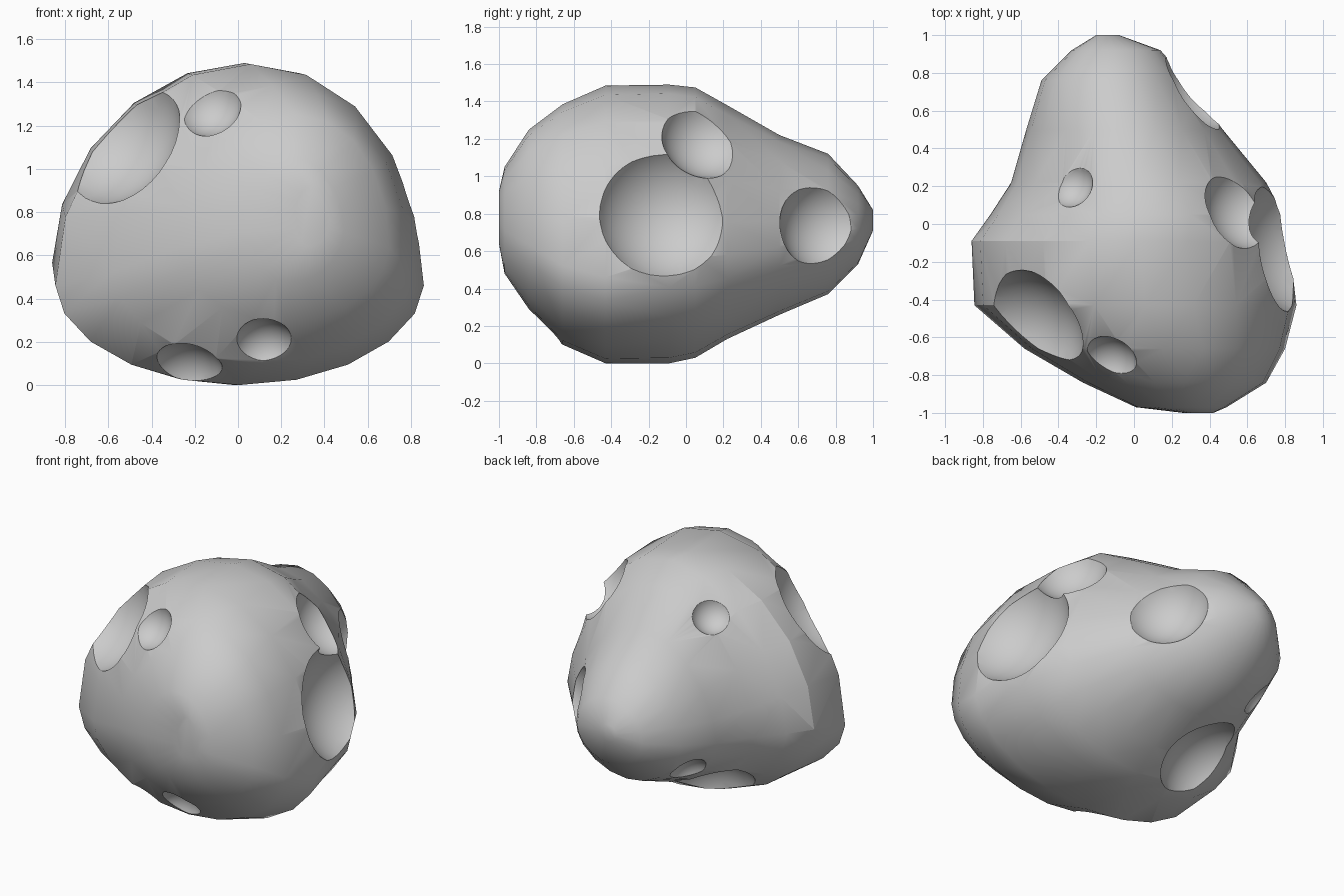
import bpy, bmesh, math
from mathutils import Vector
from mathutils.bvhtree import BVHTree

if "Cube" in bpy.data.objects:
    bpy.data.objects.remove(bpy.data.objects["Cube"])

SIDES = 20
# cross-sections along y: y, left, right, bottom, top, height share of widest point, top sharpness
STATIONS = [
    (-1.00, .26, .42, .64, .92, .42, 1), (-.97, .01, .49, .48, 1.05, .40, 1),
    (-.84, -.27, .70, .29, 1.25, .36, 1), (-.66, -.58, .80, .10, 1.385, .33, 1),
    (-.43, -.845, .86, .00, 1.485, .31, 1), (-.09, -.86, .82, .00, 1.49, .38, 1.05),
    (.05, -.76, .79, .03, 1.475, .37, 1.18), (.22, -.65, .70, .13, 1.38, .36, 1.3),
    (.50, -.57, .47, .26, 1.22, .38, 1.25), (.76, -.49, .28, .37, 1.12, .42, 1.1),
    (.92, -.33, .14, .53, .95, .45, 1), (1.00, -.20, -.08, .71, .82, .5, 1),
]

# lumpy rock body, lofted
bm = bmesh.new()
rings = []
for y, x0, x1, z0, z1, share, sharp in STATIONS:
    cx, w, cz = (x0 + x1) / 2, (x1 - x0) / 2, z0 + share * (z1 - z0)
    skew = .05 if -.9 < y < .1 else 0
    ring = []
    for i in range(SIDES):
        a = 2 * math.pi * i / SIDES
        s = math.sin(a)
        dz = s ** sharp * (z1 - cz) if s > 0 else -abs(s) ** 1.08 * (cz - z0)
        ring.append(bm.verts.new((cx + w * math.cos(a) + skew * max(s, 0) ** 2, y, cz + dz)))
    rings.append(ring)
for r, q in zip(rings, rings[1:]):
    for i in range(SIDES):
        j = (i + 1) % SIDES
        bm.faces.new((r[i], r[j], q[j], q[i]))
bm.faces.new(rings[0])
bm.faces.new(rings[-1][::-1])
bmesh.ops.recalc_face_normals(bm, faces=bm.faces)
bmesh.ops.triangulate(bm, faces=[f for f in bm.faces if len(f.verts) == 4])
bm.normal_update()
tree = BVHTree.FromBMesh(bm)
mesh = bpy.data.meshes.new("asteroid")
bm.to_mesh(mesh)
bm.free()
rock = bpy.data.objects.new("asteroid", mesh)
bpy.context.collection.objects.link(rock)

# craters: rim centre, rim radius, depth as share of radius
CRATERS = [
    ((.80, -.135, .81), .37, .60),   # right, large
    ((.52, .05, 1.155), .23, .62),   # right, upper
    ((.33, .70, .75), .24, .55),     # back right
    ((-.49, -.49, 1.08), .33, .55),  # front left
    ((-.12, -.71, 1.27), .14, .55),  # front top
    ((-.31, .19, 1.25), .11, .50),   # top
    ((.12, -.76, .21), .13, .55),    # front, low
    ((-.23, -.57, .09), .16, .50),   # underside, front
    ((-.33, .21, .20), .27, .55),    # underside, back
    ((-.46, .62, .44), .12, .50),    # back left, small
]


def averaged_normal(p, r):
    n = Vector()
    for loc, nor, _, d in tree.find_nearest_range(p, r):
        n += nor
    return n.normalized()


bpy.context.view_layer.objects.active = rock
for centre, r, k in CRATERS:
    p, nor, _, _ = tree.find_nearest(Vector(centre))
    n = averaged_normal(p, r * .7)
    depth = k * r
    radius = (r * r + depth * depth) / (2 * depth)
    bpy.ops.mesh.primitive_ico_sphere_add(subdivisions=4, radius=radius,
                                          location=p + n * (radius - depth))
    cutter = bpy.context.object
    cutter.name = "crater_cutter"
    cutter.hide_render = True
    bpy.context.view_layer.objects.active = rock
    cut = rock.modifiers.new("crater", "BOOLEAN")
    cut.operation, cut.solver, cut.object = "DIFFERENCE", "EXACT", cutter
    bpy.ops.object.modifier_apply(modifier=cut.name)
    bpy.data.objects.remove(cutter)

# softened crater rims
bevel = rock.modifiers.new("rim", "BEVEL")
bevel.limit_method, bevel.angle_limit = "ANGLE", math.radians(38)
bevel.width, bevel.segments = .02, 2

bpy.ops.object.select_all(action="DESELECT")
rock.select_set(True)
bpy.context.view_layer.objects.active = rock
bpy.ops.object.shade_smooth_by_angle(angle=math.radians(48))
